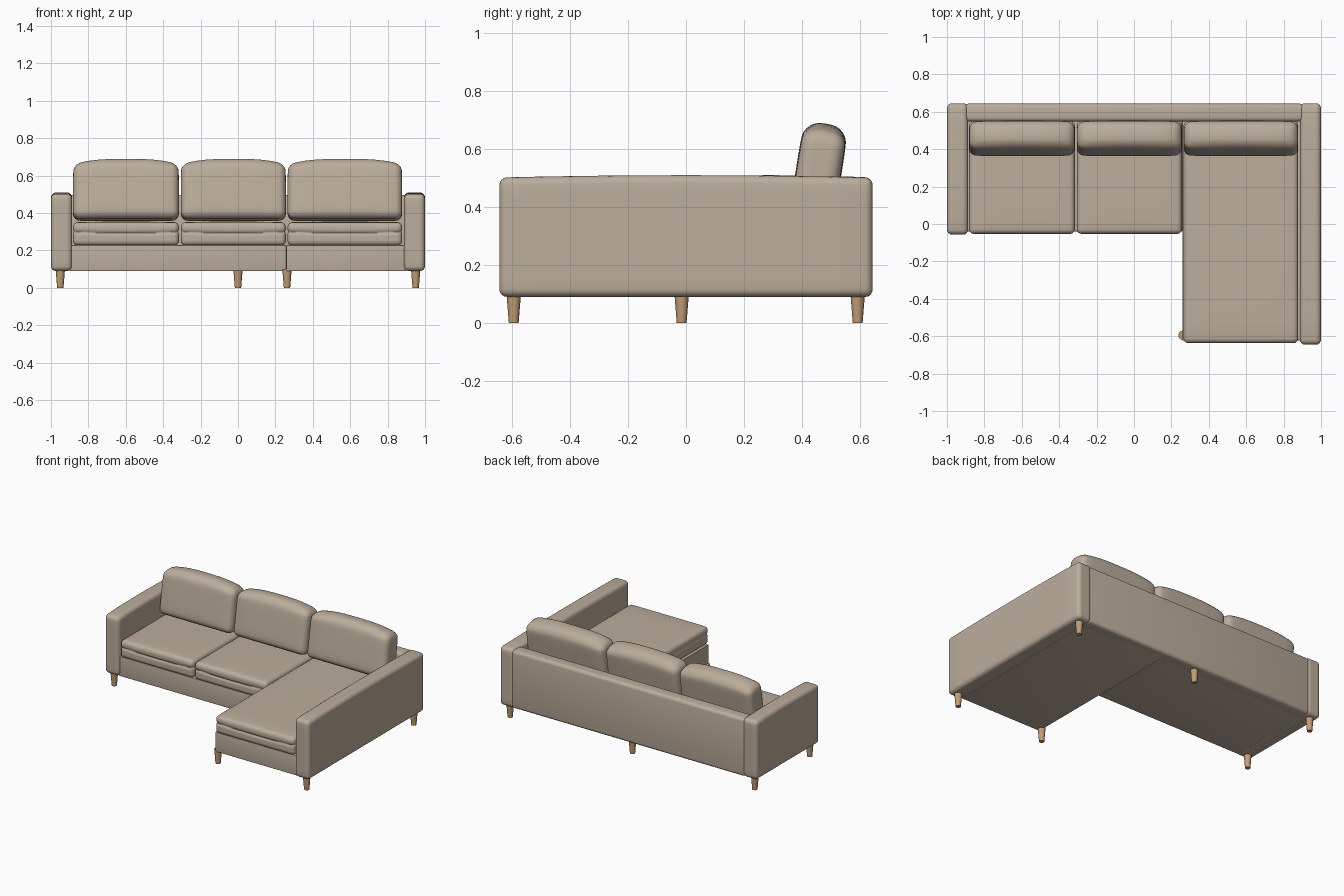
import bpy, bmesh, math
from mathutils import Vector

if "Cube" in bpy.data.objects:
    bpy.data.objects.remove(bpy.data.objects["Cube"])


def material(name, color):
    m = bpy.data.materials.new(name)
    m.diffuse_color = color
    m.use_nodes = True
    m.node_tree.nodes["Principled BSDF"].inputs["Base Color"].default_value = m.diffuse_color
    return m


FABRIC = material("beige_fabric", (0.50, 0.42, 0.33, 1))
WOOD = material("oak_wood", (0.55, 0.34, 0.17, 1))


def finish(bm, name, mat, loc, rot_x=0.0):
    bmesh.ops.recalc_face_normals(bm, faces=bm.faces)
    me = bpy.data.meshes.new(name)
    bm.to_mesh(me)
    bm.free()
    me.materials.append(mat)
    ob = bpy.data.objects.new(name, me)
    bpy.context.collection.objects.link(ob)
    ob.location = loc
    ob.rotation_euler.x = rot_x
    bpy.context.view_layer.objects.active = ob
    ob.select_set(True)
    bpy.ops.object.shade_smooth_by_angle(angle=math.radians(40))
    ob.select_set(False)
    return ob


def soft_box(name, lo, hi, radius, shape=None, cuts=10, rot_x=0.0):
    """Rounded box; shape(co, half) may push the vertices to plump it up."""
    lo, hi = Vector(lo), Vector(hi)
    half = (hi - lo) / 2
    bm = bmesh.new()
    bmesh.ops.create_cube(bm, size=2)
    for v in bm.verts:
        v.co = v.co * half
    bmesh.ops.bevel(bm, geom=bm.edges[:], offset=radius, segments=4,
                    profile=0.5, affect='EDGES')
    if shape:
        for axis in range(3):
            normal = Vector((0, 0, 0))
            normal[axis] = 1
            inner = half[axis] - radius
            for i in range(1, cuts):
                at = normal * inner * (2 * i / cuts - 1)
                bmesh.ops.bisect_plane(bm, geom=bm.verts[:] + bm.edges[:] + bm.faces[:],
                                       plane_co=at, plane_no=normal)
        for v in bm.verts:
            v.co = shape(v.co.copy(), half)
    return finish(bm, name, FABRIC, (lo + hi) / 2, rot_x)


def seat_shape(co, h):
    u, v, w = co.x / h.x, co.y / h.y, co.z / h.z
    out = co.copy()
    if w > 0:
        out.z += 0.004 * w * (1 - u ** 4) * (1 - v ** 4)
    # stitched crease around the sides
    pinch = 0.007 * math.exp(-((co.z - 0.012 + 0.008 * (1 - u * u)) / 0.008) ** 2)
    out.x -= pinch * 0.6 * u ** 9
    out.y -= pinch * v ** 15
    return out


def back_cushion_shape(co, h):
    u, w = co.x / h.x, co.z / h.z
    t = co.y / h.y
    out = co.copy()
    if w > 0:
        out.z += w ** 2 * (0.012 - 0.028 * abs(u) ** 3 - 0.018 * t * t)
        out.x -= 0.008 * u * w ** 4
    out.y += 0.006 * t * (1 - u ** 4) * (1 - w ** 4)
    return out


def arm_shape(co, h):
    v, w = co.y / h.y, co.z / h.z
    out = co.copy()
    if w > 0:
        out.z += 0.008 * w * (1 - v * v)
    return out


# arms: short on the left, long beside the chaise
soft_box("left_arm", (-1, -0.057, 0.09), (-0.887, 0.645, 0.502), 0.027, arm_shape)
soft_box("right_arm", (0.887, -0.645, 0.09), (1, 0.645, 0.502), 0.027, arm_shape)

# back panel
soft_box("back_panel", (-0.91, 0.548, 0.09), (0.91, 0.643, 0.497), 0.022)

# base frames
soft_box("sofa_base", (-0.90, -0.04, 0.09), (0.258, 0.60, 0.228), 0.004)
soft_box("chaise_base", (0.258, -0.622, 0.09), (0.90, 0.60, 0.228), 0.004)

# seat and back cushions
for part, x0, x1, front in (("left", -0.882, -0.316, -0.053),
                            ("middle", -0.306, 0.256, -0.053),
                            ("chaise", 0.265, 0.878, -0.637)):
    soft_box(part + "_seat_cushion", (x0, front, 0.226), (x1, 0.55, 0.350),
             0.026, seat_shape, 14)
    soft_box(part + "_back_cushion", (x0, 0.385, 0.362), (x1, 0.531, 0.678),
             0.038, back_cushion_shape, 10, math.radians(-9))

# tapered legs
for name, x, y in (("front_left_leg", -0.95, -0.015), ("back_left_leg", -0.95, 0.593),
                   ("back_middle_leg", 0, 0.593), ("back_right_leg", 0.95, 0.593),
                   ("chaise_left_leg", 0.262, -0.595), ("chaise_right_leg", 0.95, -0.595)):
    bm = bmesh.new()
    bmesh.ops.create_cone(bm, cap_ends=True, segments=24, radius1=0.017,
                          radius2=0.025, depth=0.10)
    finish(bm, name, WOOD, (x, y, 0.05))
